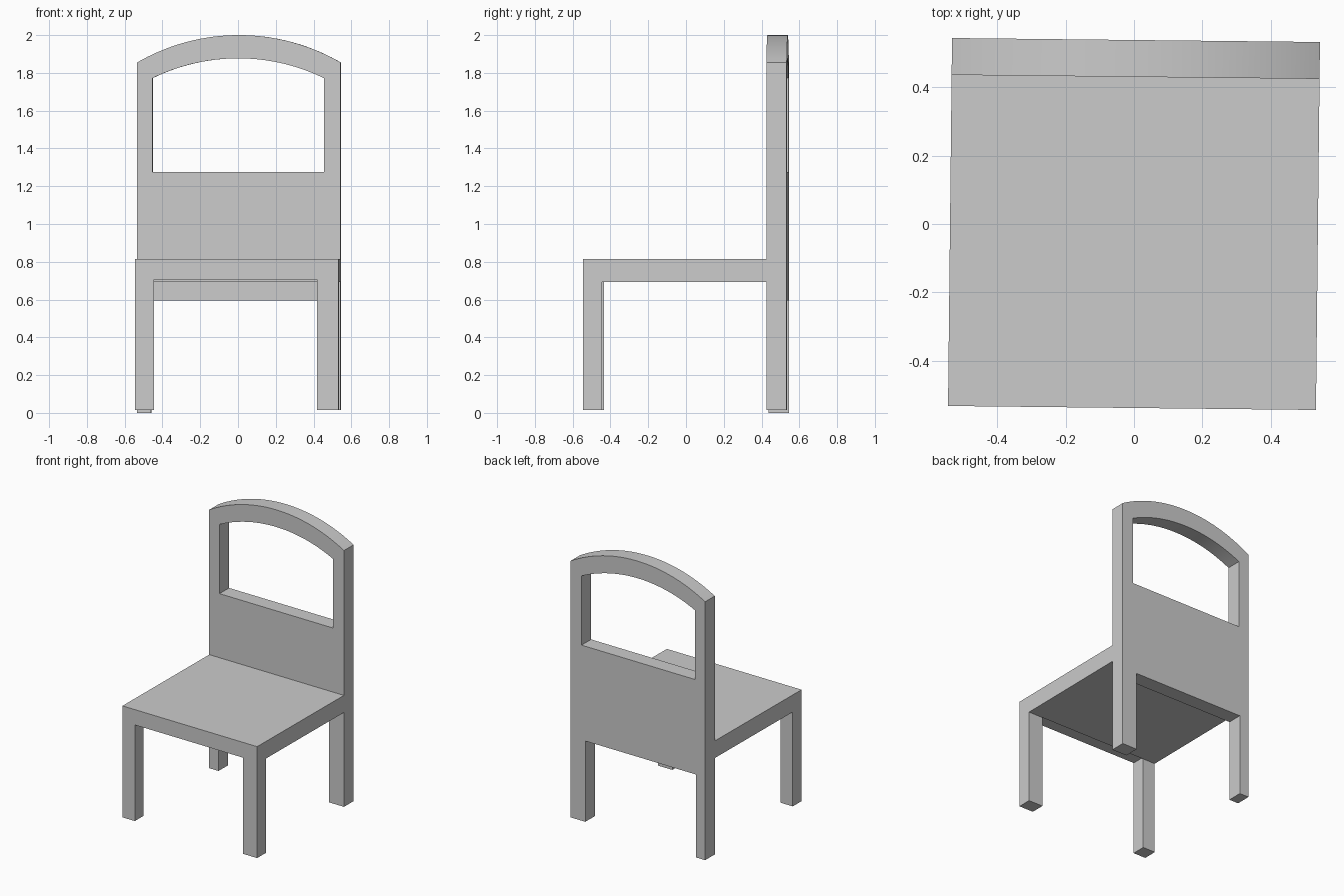
import bpy, bmesh, math
from mathutils import Matrix

if "Cube" in bpy.data.objects:
    bpy.data.objects.remove(bpy.data.objects["Cube"])

grey = bpy.data.materials.new("plain grey")
grey.diffuse_color = (0.6, 0.6, 0.6, 1)
grey.use_nodes = True
grey.node_tree.nodes["Principled BSDF"].inputs["Base Color"].default_value = grey.diffuse_color

H = 0.539                      # half width of the seat
BACK = 0.431                   # front plane of the backrest
TURN = Matrix.Rotation(math.radians(-0.62), 4, 'Z')   # chair stands slightly turned


def finish(name, bm):
    bmesh.ops.recalc_face_normals(bm, faces=bm.faces)
    bm.transform(TURN)
    me = bpy.data.meshes.new(name)
    bm.to_mesh(me)
    bm.free()
    me.materials.append(grey)
    ob = bpy.data.objects.new(name, me)
    bpy.context.collection.objects.link(ob)
    return ob


def box(name, x0, x1, y0, y1, z0, z1):
    bm = bmesh.new()
    bmesh.ops.create_cube(bm, size=1)
    for v in bm.verts:
        v.co = ((x0 + x1) / 2 + v.co.x * (x1 - x0),
                (y0 + y1) / 2 + v.co.y * (y1 - y0),
                (z0 + z1) / 2 + v.co.z * (z1 - z0))
    return bm


def open_side(bm, axis, value):
    """Remove the faces lying on one plane, where parts join."""
    hit = [f for f in bm.faces if all(abs(v.co[axis] - value) < 1e-4 for v in f.verts)]
    bmesh.ops.delete(bm, geom=hit, context='FACES')


def arch(x0, x1, z_end, z_top, n=40):
    """Circular arc from x1 to x0, highest in the middle."""
    half, sag = (x1 - x0) / 2, z_top - z_end
    r = (half * half + sag * sag) / (2 * sag)
    a = math.asin(half / r)
    return [((x0 + x1) / 2 + r * math.sin(a * (1 - 2 * i / n)),
             z_top - r + r * math.cos(a * (1 - 2 * i / n))) for i in range(n + 1)]


# Backrest with its two legs and arched opening, cut from one board
outline = [(-H, 0), (-0.465, 0), (-0.465, 0.595), (0.42, 0.595), (0.42, 0.015), (H, 0.015)]
outline += arch(-H, H, 1.855, 2.0)
opening = [(-0.457, 1.275), (0.45, 1.275)] + arch(-0.457, 0.45, 1.772, 1.877)
bm = bmesh.new()
for loop in (outline, opening):
    vs = [bm.verts.new((x, BACK, z)) for x, z in loop]
    for a, b in zip(vs, vs[1:] + vs[:1]):
        bm.edges.new((a, b))
bmesh.ops.triangle_fill(bm, use_beauty=True, edges=bm.edges[:])
ext = bmesh.ops.extrude_face_region(bm, geom=bm.faces[:], use_keep_orig=True)
for g in ext["geom"]:
    if isinstance(g, bmesh.types.BMVert):
        g.co.y = H
backrest = finish("backrest", bm)
bpy.context.view_layer.objects.active = backrest
backrest.select_set(True)
bpy.ops.object.shade_smooth_by_angle(angle=math.radians(30))

# Seat slab, with a slightly thinner front rail between the legs
bm = box("seat", -H, H, -0.44, BACK, 0.692, 0.815)
open_side(bm, 1, BACK)
open_side(bm, 1, -0.44)
finish("seat", bm)
bm = box("front_rail", -H, H, -H, -0.44, 0.705, 0.815)
open_side(bm, 1, -0.44)
finish("front_rail", bm)
bm = box("rail_step", -0.44, 0.425, -0.44, -0.43, 0.692, 0.705)
open_side(bm, 2, 0.705)
finish("rail_step", bm)

# Front legs
for name, x0, x1 in (("front_leg_left", -H, -0.44), ("front_leg_right", 0.425, H)):
    bm = box(name, x0, x1, -H, -0.44, 0.015, 0.705)
    open_side(bm, 2, 0.705)
    finish(name, bm)
